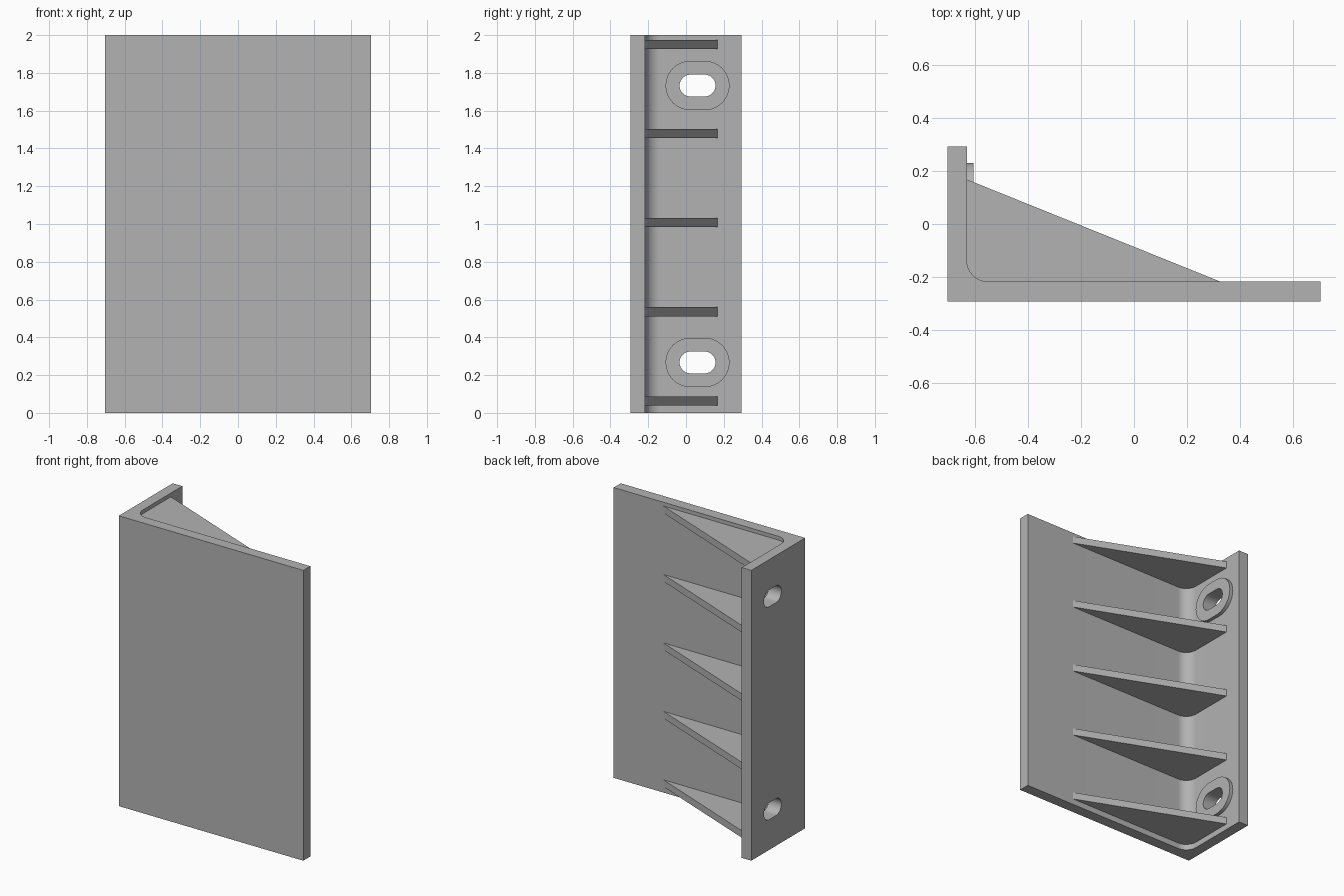
import bpy, bmesh
from math import pi, cos, sin, radians
from mathutils import Vector

cube = bpy.data.objects.get("Cube")
if cube:
    bpy.data.objects.remove(cube, do_unlink=True)

# Single plain grey finish
GREY = (0.45, 0.45, 0.45, 1)
grey = bpy.data.materials.new("plain grey")
grey.use_nodes = True
grey.diffuse_color = GREY
grey.node_tree.nodes["Principled BSDF"].inputs["Base Color"].default_value = GREY

X, Y, H = 0.703, 0.293, 2.0        # half width, half depth, height
WALL, PLATE = -0.63, -0.217        # inner faces of side wall and front plate
R = 0.08                           # inner corner fillet


def prism(name, points, offset):
    """Extrude a closed outline along an offset vector."""
    bm = bmesh.new()
    face = bm.faces.new([bm.verts.new(p) for p in points])
    ext = bmesh.ops.extrude_face_region(bm, geom=[face])
    moved = [v for v in ext["geom"] if isinstance(v, bmesh.types.BMVert)]
    bmesh.ops.translate(bm, verts=moved, vec=Vector(offset))
    bmesh.ops.recalc_face_normals(bm, faces=bm.faces)
    mesh = bpy.data.meshes.new(name)
    bm.to_mesh(mesh)
    bm.free()
    mesh.materials.append(grey)
    obj = bpy.data.objects.new(name, mesh)
    bpy.context.collection.objects.link(obj)
    return obj


def slot(x, z, radius, half, steps=24):
    """Horizontal rounded slot outline facing x."""
    pts = []
    for side in (1, -1):
        for i in range(steps + 1):
            a = -pi / 2 + pi * i / steps
            pts.append((x, 0.061 + side * (half + radius * cos(a)), z + side * radius * sin(a)))
    return pts


def smooth(obj):
    bpy.ops.object.select_all(action='DESELECT')
    obj.select_set(True)
    bpy.context.view_layer.objects.active = obj
    bpy.ops.object.shade_smooth_by_angle(angle=radians(30))


# L-shaped bracket with a filleted inner corner
fillet = [(WALL + R - R * cos(a), PLATE + R - R * sin(a), 0)
          for a in (pi / 2 * i / 16 for i in range(17))]
outline = [(-X, -Y, 0), (X, -Y, 0), (X, PLATE, 0)] + fillet[::-1] + [(WALL, Y, 0), (-X, Y, 0)]
bracket = prism("bracket", outline, (0, 0, H))

# Raised slot surrounds and the slots cut through them
for label, z in (("lower", 0.267), ("upper", H - 0.267)):
    boss = prism(label + "_slot_boss", slot(WALL - 0.01, z, 0.13, 0.039), (0.035, 0, 0))
    cutter = prism(label + "_slot_cutter", slot(-X - 0.1, z, 0.058, 0.037), (0.3, 0, 0))
    cutter.hide_render = True
    cutter.hide_set(True)
    for target in (bracket, boss):
        cut = target.modifiers.new(label + " slot", 'BOOLEAN')
        cut.operation = 'DIFFERENCE'
        cut.solver = 'EXACT'
        cut.object = cutter
    smooth(boss)

# Apply the cuts, then drop the cutters
graph = bpy.context.evaluated_depsgraph_get()
for obj in [o for o in bpy.data.objects if o.type == 'MESH' and any(m.type == 'BOOLEAN' for m in o.modifiers)]:
    mesh = bpy.data.meshes.new_from_object(obj.evaluated_get(graph))
    obj.modifiers.clear()
    obj.data = mesh
    smooth(obj)
for obj in [o for o in bpy.data.objects if o.name.endswith("cutter")]:
    bpy.data.objects.remove(obj, do_unlink=True)

# Triangular stiffening ribs, rooted slightly inside both plates
for i in range(5):
    z = 0.04 + i * 0.4715
    profile = [(WALL, 0.168), (WALL - 0.01, 0.168), (WALL - 0.01, PLATE - 0.01),
               (0.325, PLATE - 0.01), (0.325, PLATE)]
    prism("rib_%d" % (i + 1), [(x, y, z) for x, y in profile], (0, 0, 0.048))
